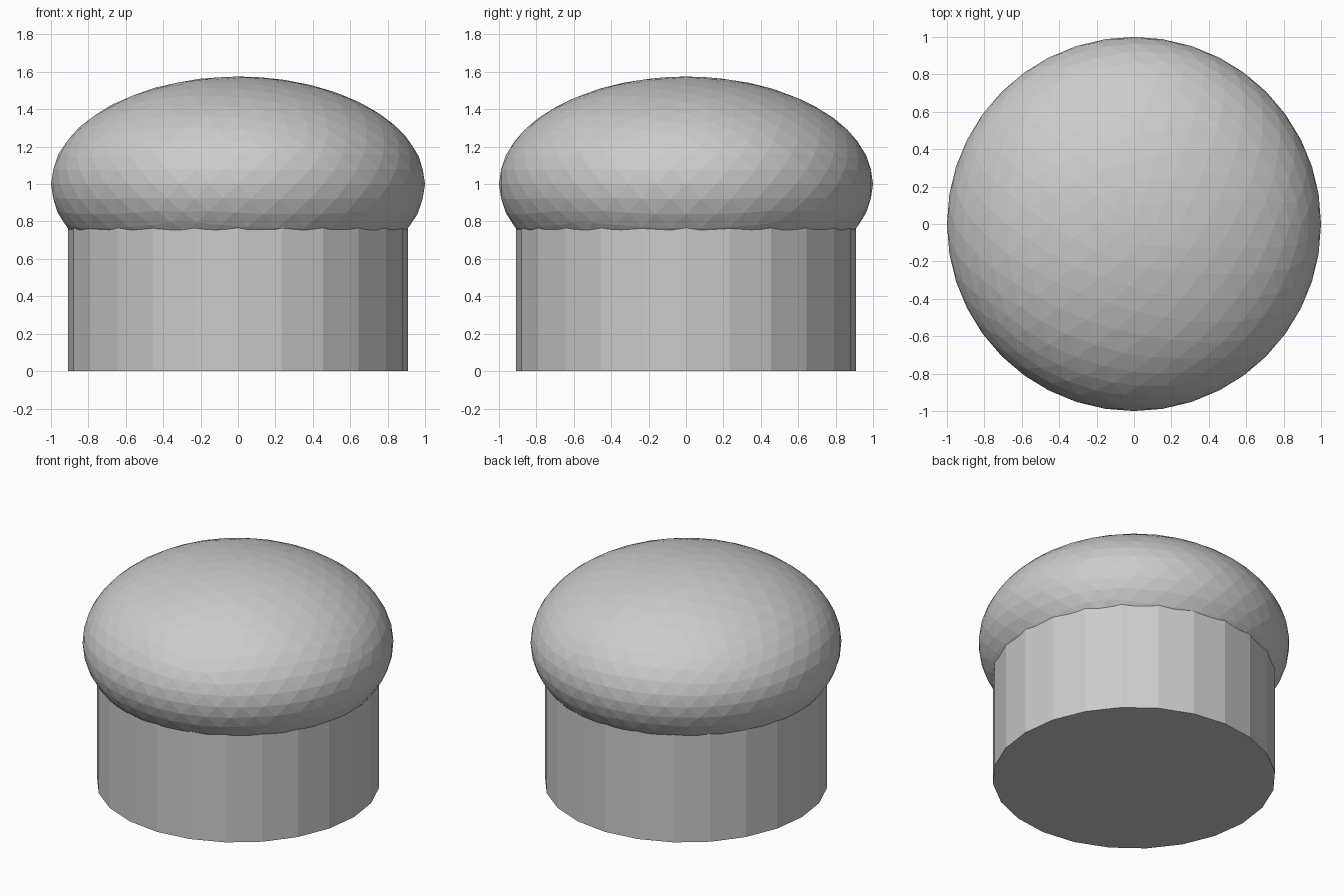
import bpy

if "Cube" in bpy.data.objects:
    bpy.data.objects.remove(bpy.data.objects["Cube"])

# Cup: straight 24-sided base, its top tucked inside the cap
CUP_H = 0.85
bpy.ops.mesh.primitive_cylinder_add(vertices=24, radius=0.91, depth=CUP_H,
                                    location=(0, 0, CUP_H / 2))
bpy.context.object.name = "muffin_cup"

# Cap: flattened faceted dome overhanging the cup
bpy.ops.mesh.primitive_ico_sphere_add(subdivisions=4, radius=1.0,
                                      location=(0, 0, 1.0))
cap = bpy.context.object
cap.name = "muffin_cap"
cap.scale = (1.0, 1.0, 0.575)
bpy.ops.object.transform_apply(location=False, rotation=False, scale=True)
